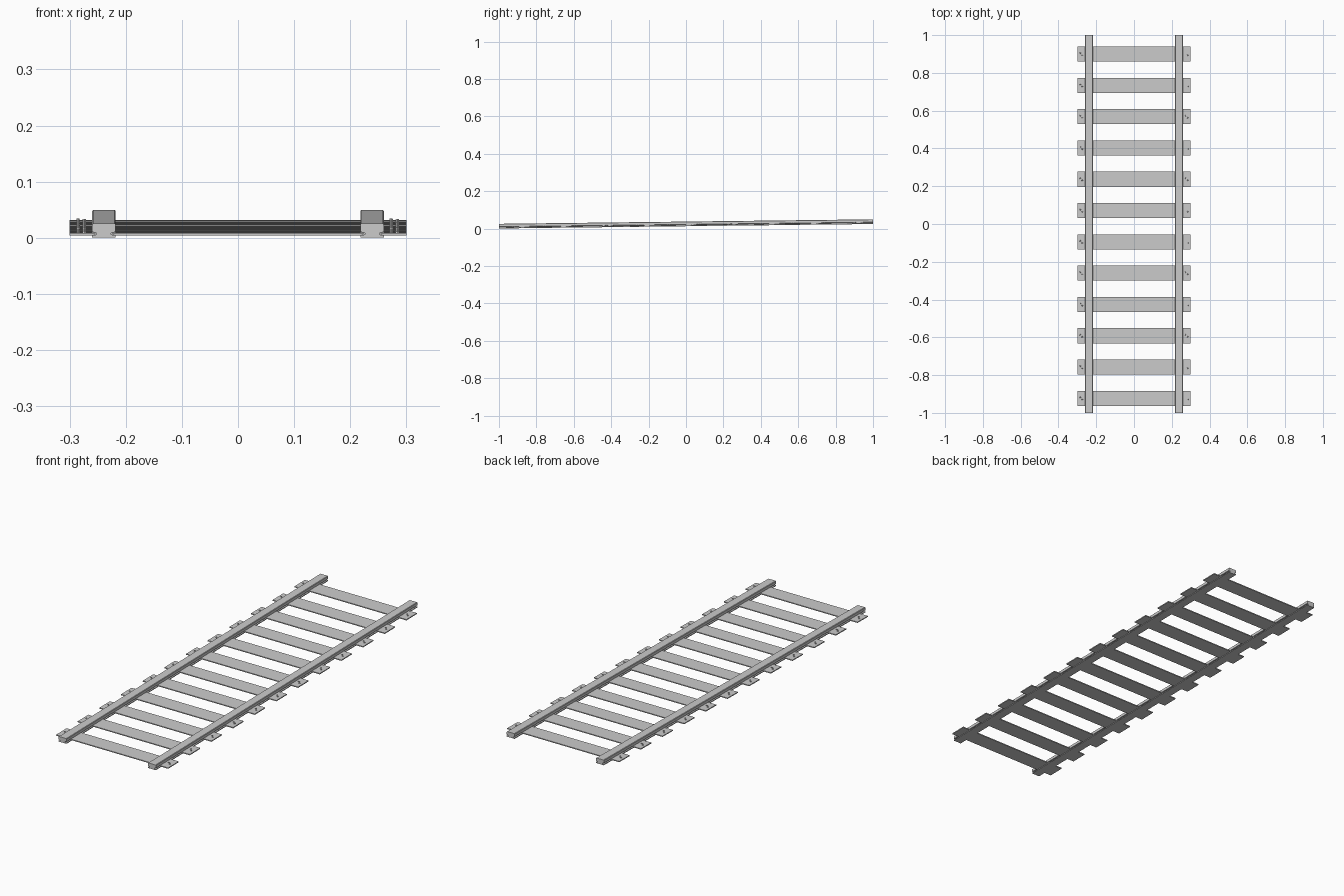
import bpy, bmesh, math

if "Cube" in bpy.data.objects:
    bpy.data.objects.remove(bpy.data.objects["Cube"], do_unlink=True)

SLOPE = 0.012       # gentle climb towards the back
LIFT = 0.0125       # height of the rail foot at the middle


def material(name, value):
    mat = bpy.data.materials.new(name)
    mat.use_nodes = True
    colour = (value, value, value, 1)
    mat.diffuse_color = colour
    mat.node_tree.nodes["Principled BSDF"].inputs["Base Color"].default_value = colour
    return mat


STEEL = material("grey steel", 0.6)


def finish(name, bm):
    """Lay the part on the slope and add it to the scene."""
    for v in bm.verts:
        v.co.z += LIFT + SLOPE * v.co.y
    bmesh.ops.recalc_face_normals(bm, faces=bm.faces[:])
    mesh = bpy.data.meshes.new(name)
    bm.to_mesh(mesh)
    bm.free()
    mesh.materials.append(STEEL)
    obj = bpy.data.objects.new(name, mesh)
    bpy.context.collection.objects.link(obj)


def extruded(name, outline, y0, y1, x=0):
    """Extrude an x-z outline along y."""
    bm = bmesh.new()
    face = bm.faces.new([bm.verts.new((x + px, y0, pz)) for px, pz in outline])
    out = bmesh.ops.extrude_face_region(bm, geom=[face])
    moved = [g for g in out["geom"] if isinstance(g, bmesh.types.BMVert)]
    bmesh.ops.translate(bm, verts=moved, vec=(0, y1 - y0, 0))
    finish(name, bm)


# Rail section: foot, narrow web, wide head with eased top corners
half = [(0.021, 0), (0.021, 0.004), (0.013, 0.005), (0.013, 0.008),
        (0.021, 0.010), (0.021, 0.023), (0.019, 0.025)]
section = half + [(-x, z) for x, z in reversed(half)]
for side, x in (("left", 0.239), ("right", -0.239)):
    extruded(side + "_rail", section, -1, 1, x)

# Sleepers: thin flat planks under the rail heads
COUNT, WIDTH = 12, 0.08
plank = [(-0.3, 0.003), (0.3, 0.003), (0.3, 0.0075), (-0.3, 0.0075)]
for i in range(COUNT):
    y = -0.923 + i * 0.1657
    extruded(f"sleeper_{i + 1}", plank, y - WIDTH / 2, y + WIDTH / 2)

    # A pair of small hexagonal bolts on each sleeper end
    for side, s in (("left", 1), ("right", -1)):
        bm = bmesh.new()
        for dx, dy in ((-0.006, 0.005), (0.005, -0.006)):
            made = bmesh.ops.create_cone(bm, cap_ends=True, segments=6,
                                         radius1=0.004, radius2=0.003, depth=0.004)
            bmesh.ops.translate(bm, verts=made["verts"],
                                vec=(s * 0.279 + dx, y + dy, 0.0085))
        finish(f"{side}_bolts_{i + 1}", bm)
